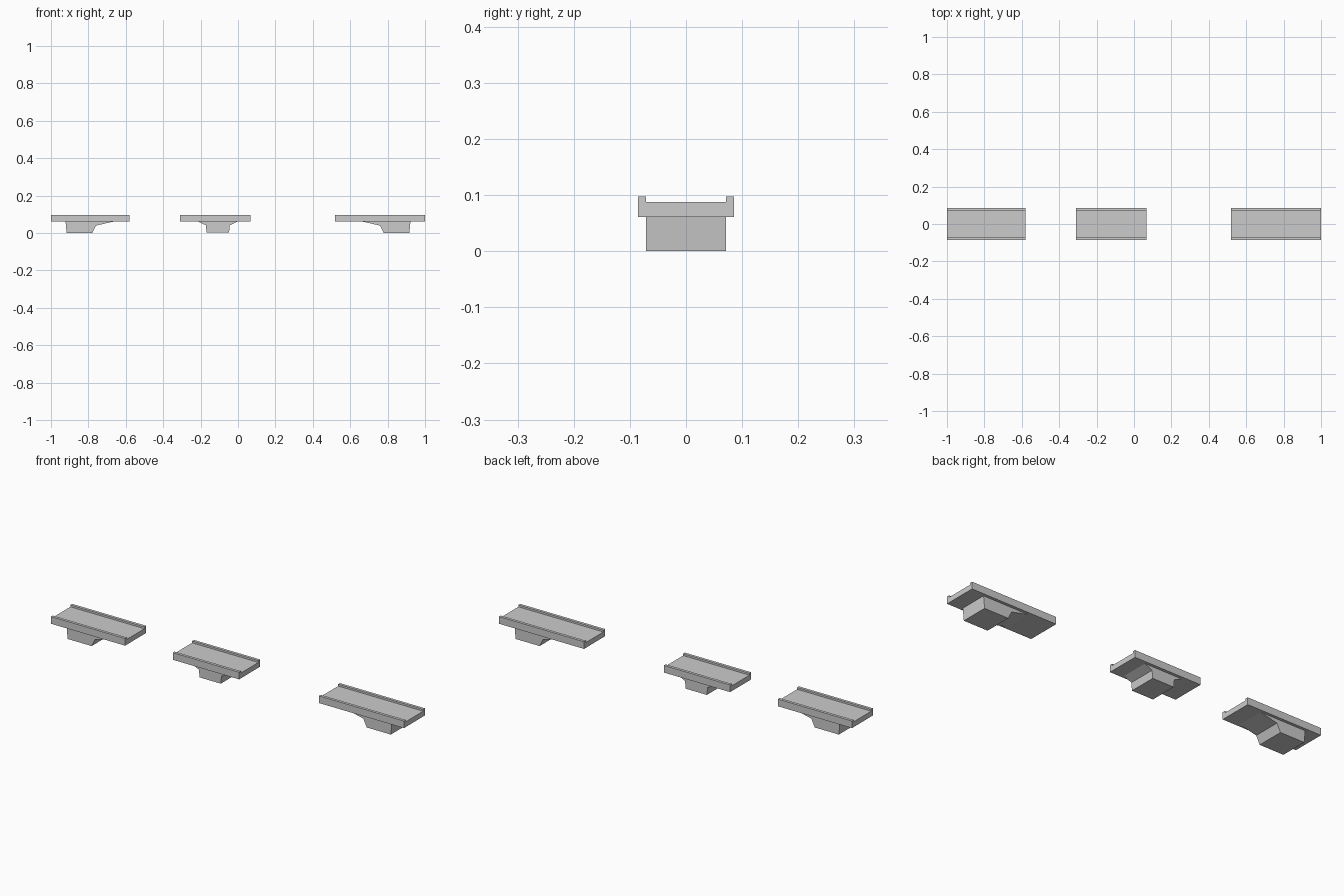
import bpy
import bmesh

if "Cube" in bpy.data.objects:
    bpy.data.objects.remove(bpy.data.objects["Cube"])


def extrude(name, points, depth):
    """Prism from a closed outline of 3D points, swept along depth."""
    bm = bmesh.new()
    face = bm.faces.new([bm.verts.new(p) for p in points])
    swept = bmesh.ops.extrude_face_region(bm, geom=[face])
    verts = [v for v in swept["geom"] if isinstance(v, bmesh.types.BMVert)]
    bmesh.ops.translate(bm, verts=verts, vec=depth)
    bmesh.ops.recalc_face_normals(bm, faces=bm.faces)
    mesh = bpy.data.meshes.new(name)
    bm.to_mesh(mesh)
    bm.free()
    ob = bpy.data.objects.new(name, mesh)
    bpy.context.collection.objects.link(ob)
    return ob


W, CURB = 0.0855, 0.0145          # deck half width, curb thickness
PIER_W = 0.071                    # pier half width
Z_BASE, Z_ROAD, Z_CURB = 0.061, 0.088, 0.0975


def deck(name, x0, x1):
    # U-shaped road section with a raised curb on each side
    half = [(W, Z_BASE), (W, Z_CURB), (W - CURB, Z_CURB), (W - CURB, Z_ROAD)]
    section = half + [(-y, z) for y, z in reversed(half)]
    extrude(name, [(x0, y, z) for y, z in section], (x1 - x0, 0, 0))


def pier(name, profile):
    extrude(name, [(x, -PIER_W, z) for x, z in profile], (0, 2 * PIER_W, 0))


# Broken road spans
deck("left_deck", -1.0, -0.58)
deck("middle_deck", -0.31, 0.066)
deck("right_deck", 0.518, 1.0)

# End piers: one long haunch facing the gap, mirrored
end = [(0.922, Z_BASE), (0.916, 0.0), (0.78, 0.0), (0.76, 0.04), (0.667, Z_BASE)]
pier("right_pier", end)
pier("left_pier", [(-x, z) for x, z in end])

# Middle pier: short haunch on both sides
mid = -0.108
side = [(0.105, Z_BASE), (0.064, 0.042), (0.06, 0.003)]
pier("middle_pier", [(mid + x, z) for x, z in side]
     + [(mid - x, z) for x, z in reversed(side)])
